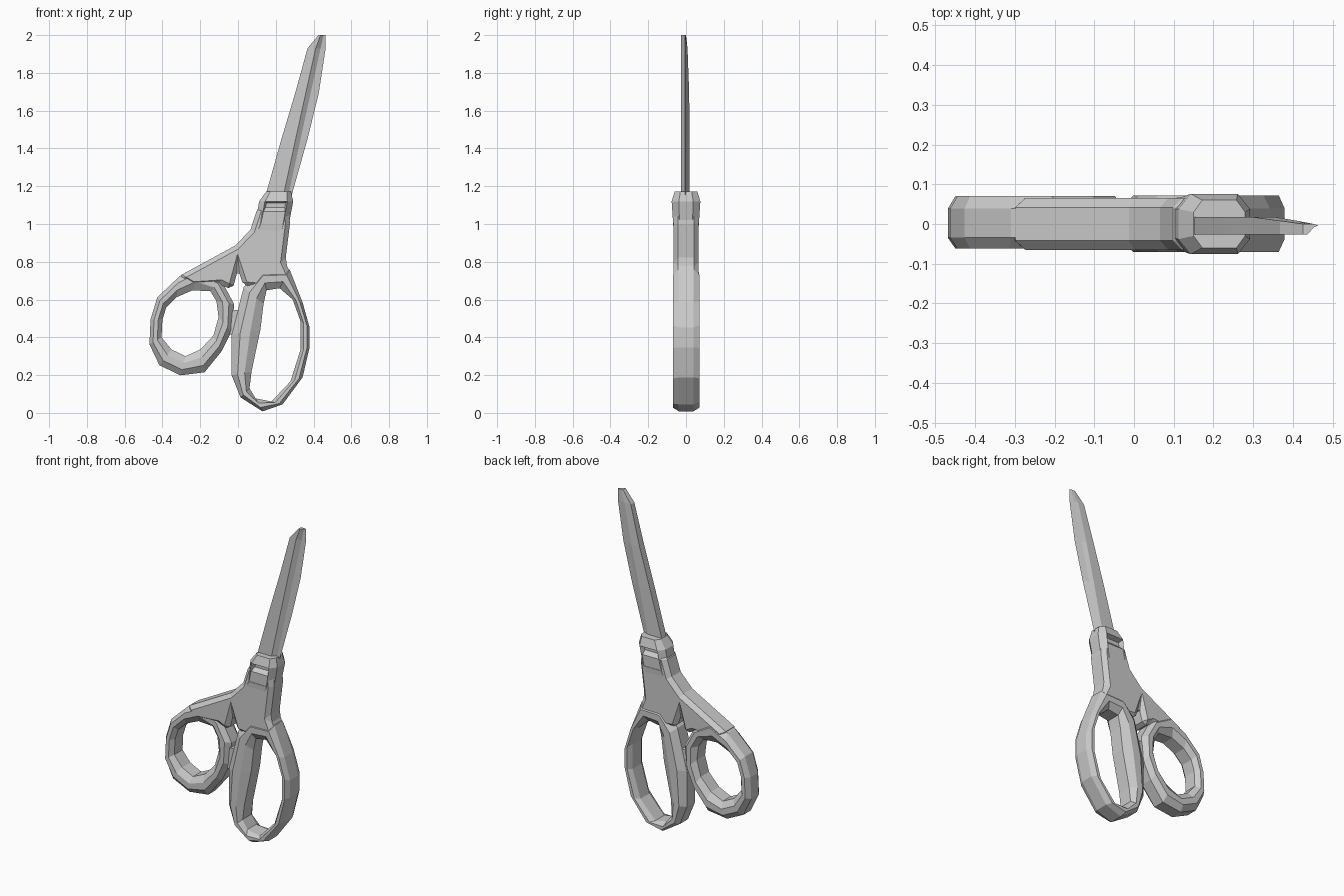
import bpy, bmesh

cube = bpy.data.objects.get("Cube")
if cube:
    bpy.data.objects.remove(cube, do_unlink=True)

grey = bpy.data.materials.new("plain_grey")
grey.use_nodes = True
COLOUR = (0.6, 0.6, 0.6, 1)
grey.diffuse_color = COLOUR
grey.node_tree.nodes["Principled BSDF"].inputs["Base Color"].default_value = COLOUR


def finish(bm, name):
    bmesh.ops.recalc_face_normals(bm, faces=bm.faces)
    mesh = bpy.data.meshes.new(name)
    bm.to_mesh(mesh)
    bm.free()
    mesh.materials.append(grey)
    ob = bpy.data.objects.new(name, mesh)
    bpy.context.collection.objects.link(ob)
    return ob


def loft(sections, closed):
    """Bridge equal sections; close into a loop or cap both ends."""
    bm = bmesh.new()
    rows = [[bm.verts.new(p) for p in s] for s in sections]
    n = len(rows[0])
    for i in range(len(rows) if closed else len(rows) - 1):
        a, b = rows[i], rows[(i + 1) % len(rows)]
        for j in range(n):
            k = (j + 1) % n
            bm.faces.new((a[j], a[k], b[k], b[j]))
    if not closed:
        bm.faces.new(rows[0])
        bm.faces.new(rows[-1])
    return bm


def finger_ring(name, pairs, front, back):
    """Faceted loop from outer and inner outline points."""
    profile = [(0, front * .55), (.3, front), (.65, front), (1, front * .6),
               (1, back * .6), (.65, back), (.3, back), (0, back * .55)]
    sections = [[(ox + (ix - ox) * t, y, oz + (iz - oz) * t) for t, y in profile]
                for ox, oz, ix, iz in pairs]
    return finish(loft(sections, True), name)


# Small round thumb ring
finger_ring("thumb_ring", [
    (-.463, .495, -.40, .495), (-.469, .363, -.405, .40), (-.416, .252, -.352, .336),
    (-.305, .199, -.278, .30), (-.177, .215, -.199, .336), (-.087, .326, -.13, .41),
    (-.034, .432, -.103, .506), (-.02, .575, -.114, .591), (-.087, .70, -.146, .644),
    (-.193, .78, -.241, .649), (-.31, .723, -.326, .612), (-.427, .612, -.379, .56)],
    -.062, .07)

# Long finger ring
finger_ring("finger_ring", [
    (-.034, .416, .119, .442), (-.034, .199, .072, .22), (.013, .082, .061, .13),
    (.13, .008, .093, .077), (.236, .045, .177, .06), (.342, .188, .278, .167),
    (.379, .347, .331, .336), (.379, .453, .331, .485), (.342, .585, .289, .601),
    (.273, .76, .22, .66), (.125, .76, .151, .649), (.03, .665, .135, .575)],
    -.07, .072)

# Handle body joining both rings to the collar
outline = [(.105, 1.09), (.27, 1.09), (.275, 1.0), (.25, .8), (.29, .71), (.22, .67),
           (.15, .66), (.03, .67), (0, .76), (-.03, .65), (-.09, .68), (-.24, .67),
           (-.32, .72), (-.172, .8), (-.013, .887), (.066, .97)]
bm = bmesh.new()
face = bm.faces.new([bm.verts.new((x, -.066, z)) for x, z in outline])
ext = bmesh.ops.extrude_face_region(bm, geom=[face])
moved = [g for g in ext["geom"] if isinstance(g, bmesh.types.BMVert)]
bmesh.ops.translate(bm, verts=moved, vec=(0, .132, 0))
body = finish(bm, "handle_body")
bevel = body.modifiers.new("chamfer", "BEVEL")
bevel.width = .025
bevel.segments = 1

# Collar around the blade root, with a sunk pocket front and back
def collar_section(z, left, right, depth):
    mid = (left + right) / 2
    w = (right - left) * .33
    return [(left, -depth * .5, z), (mid - w, -depth, z), (mid + w, -depth, z),
            (right, -depth * .5, z), (right, depth * .5, z), (mid + w, depth, z),
            (mid - w, depth, z), (left, depth * .5, z)]

bm = loft([collar_section(.9, .04, .25, .062), collar_section(1.0, .09, .27, .068),
           collar_section(1.12, .112, .292, .076), collar_section(1.172, .15, .28, .06)], False)
bmesh.ops.recalc_face_normals(bm, faces=bm.faces)
pockets = [f for f in bm.faces if abs(f.normal.y) > .9 and 1.02 < f.calc_center_median().z < 1.1]
bmesh.ops.inset_individual(bm, faces=pockets, thickness=.012, depth=0)
for f in pockets:
    for v in f.verts:
        v.co.y *= .6
finish(bm, "collar")

# Small stop between the rings
bm = bmesh.new()
bmesh.ops.create_cube(bm, size=1)
bmesh.ops.scale(bm, vec=(.045, .08, .13), verts=bm.verts)
bmesh.ops.translate(bm, vec=(-.02, 0, .48), verts=bm.verts)
finish(bm, "stop")

# Blade: thick spine, flat cheek, stepped ridge and thin edge
def blade_section(z, left, ridge, step, edge, back):
    return [(left, -.026, z), (ridge, -.026, z), (step, -.008, z), (edge, -.004, z),
            (step, back * .4, z), (ridge, back, z), (left, back, z)]

finish(loft([blade_section(1.13, .14, .236, .262, .278, .018),
             blade_section(1.45, .23, .305, .331, .368, .018),
             blade_section(1.69, .302, .358, .384, .427, .017),
             blade_section(1.93, .368, .411, .437, .464, .008),
             blade_section(2.0, .426, .437, .453, .464, 0)], False), "blade")
